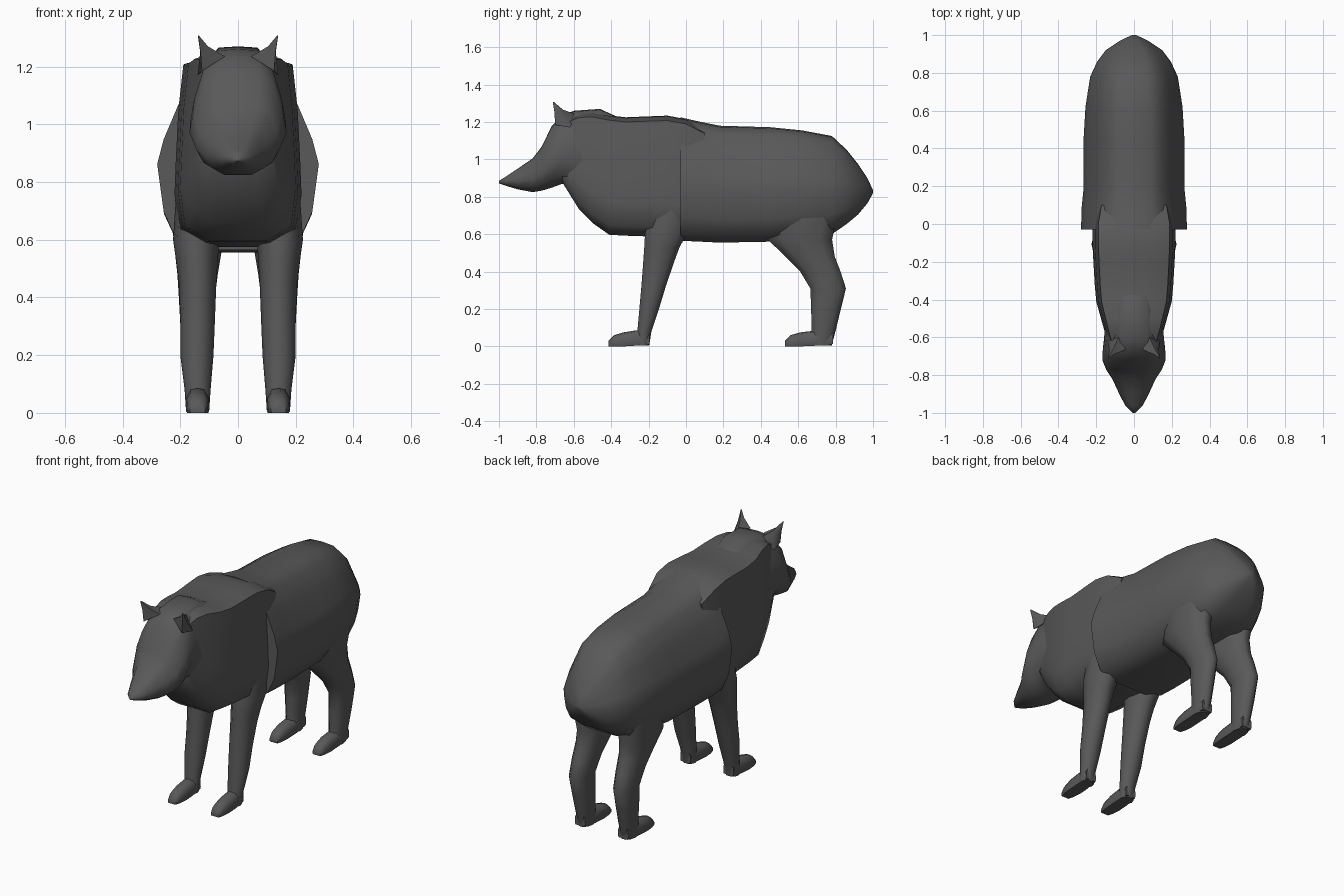
import bpy, bmesh, math

grey = bpy.data.materials.new("dark grey fur")
grey.diffuse_color = (0.1, 0.1, 0.1, 1)


def loft(name, rings, angle=60):
    """Skin a list of equal-length point rings, with capped ends."""
    bm = bmesh.new()
    vs = [[bm.verts.new(p) for p in r] for r in rings]
    n = len(vs[0])
    for a, b in zip(vs, vs[1:]):
        for i in range(n):
            bm.faces.new((a[i], a[(i + 1) % n], b[(i + 1) % n], b[i]))
    bm.faces.new(vs[0])
    bm.faces.new(vs[-1])
    bmesh.ops.recalc_face_normals(bm, faces=bm.faces)
    me = bpy.data.meshes.new(name)
    bm.to_mesh(me)
    bm.free()
    me.materials.append(grey)
    ob = bpy.data.objects.new(name, me)
    bpy.context.collection.objects.link(ob)
    bpy.ops.object.select_all(action='DESELECT')
    ob.select_set(True)
    bpy.context.view_layer.objects.active = ob
    bpy.ops.object.shade_smooth_by_angle(angle=math.radians(angle))
    return ob


def section(half, y, top, bottom, w):
    """Mirrored cross-section: half profile is (x, z) in 0..1, top to bottom."""
    pts = [(x * w, y, bottom + z * (top - bottom)) for x, z in half]
    return pts + [(-x, y, z) for x, y, z in pts[-2:0:-1]]


def along_y(name, half, rows, angle=60):
    return loft(name, [section(half, *r) for r in rows], angle)


def oval(z, y0, y1, x0, x1, n=10):
    cx, cy = (x0 + x1) / 2, (y0 + y1) / 2
    out = []
    for i in range(n):
        a = 2 * math.pi * i / n
        out.append((cx + (x1 - x0) / 2 * math.cos(a), cy + (y1 - y0) / 2 * math.sin(a), z))
    return out


def flip(rings):
    return [[(-x, y, z) for x, y, z in r] for r in rings]


# Body: barrel and rump (y, top, bottom, half width)
body_half = [(0, 1), (.33, .99), (.56, .93), (.75, .75), (.92, .58), (1, .45),
             (.92, .2), (.76, .05), (.4, 0), (0, 0)]
along_y("body", body_half, [
    (-.03, 1.225, .565, .28), (.08, 1.20, .56, .278), (.18, 1.18, .555, .268),
    (.45, 1.172, .56, .267), (.62, 1.155, .58, .257), (.78, 1.125, .60, .232),
    (.86, 1.05, .655, .195), (.92, .975, .705, .15), (.97, .90, .765, .075),
    (1.0, .835, .82, .012)])

# Chest and shoulder mantle
mantle_half = [(0, 1), (.5, .995), (.86, .96), (.94, .72), (.98, .45), (1, .28),
               (.92, .08), (.5, 0), (0, 0)]
along_y("chest", mantle_half, [
    (-.66, 1.20, .875, .125), (-.57, 1.245, .73, .155), (-.50, 1.25, .66, .175),
    (-.41, 1.235, .597, .20), (-.32, 1.225, .592, .208), (-.2, 1.23, .588, .215),
    (-.1, 1.234, .575, .22), (.0, 1.215, .575, .22), (.1, 1.16, .6, .2)])

# Head with tapering muzzle
head_half = [(0, 1), (.45, .99), (.72, .88), (.92, .6), (1, .38), (.8, .14),
             (.42, 0), (0, 0)]
along_y("head", head_half, [
    (-.34, 1.215, .85, .14), (-.46, 1.27, .84, .15), (-.60, 1.26, .83, .158),
    (-.66, 1.235, .87, .165), (-.72, 1.175, .848, .168), (-.77, 1.07, .833, .148),
    (-.82, 1.005, .825, .115), (-.90, .95, .84, .078), (-.96, .91, .858, .047),
    (-1.0, .885, .872, .008)])

# Legs (z, y front, y back, x inner, x outer)
front_leg = [oval(*r) for r in [
    (.005, -.27, -.195, .10, .18), (.08, -.262, -.183, .095, .185),
    (.2, -.252, -.142, .085, .20), (.32, -.242, -.105, .08, .20),
    (.45, -.233, -.06, .075, .205), (.53, -.228, -.03, .07, .215),
    (.6, -.225, .01, .065, .225), (.75, -.2, .05, .07, .215)]]
hind_leg = [oval(*r) for r in [
    (.005, .66, .782, .10, .18), (.09, .668, .805, .095, .185),
    (.2, .665, .832, .09, .195), (.31, .66, .86, .088, .20),
    (.4, .605, .832, .08, .205), (.48, .525, .802, .07, .21),
    (.57, .43, .79, .055, .22), (.72, .43, .82, .05, .235),
    (.85, .5, .8, .08, .22)]]

# Paws
paw_half = [(0, 1), (.6, .93), (.95, .6), (1, .2), (.9, 0), (0, 0)]


def paw(toe, heel):
    n = heel - toe
    rows = [(toe, .03, 0, .026), (toe + .03, .06, 0, .036), (toe + .08, .075, 0, .041),
            (toe + .65 * n, .085, .004, .041), (heel, .09, .012, .034)]
    return [[(x + .14, y, z) for x, y, z in section(paw_half, *r)] for r in rows]


# Ears: pointed, leaning forward and out
ear = [[(.045, -.665, 1.235), (.125, -.70, 1.185), (.14, -.62, 1.17), (.075, -.585, 1.24)],
       [(.104, -.69, 1.27), (.13, -.703, 1.25), (.131, -.668, 1.25), (.108, -.657, 1.265)],
       [(.136, -.71, 1.308), (.138, -.712, 1.306), (.139, -.709, 1.306), (.137, -.707, 1.308)]]

for name, rings in (("front_leg", front_leg), ("hind_leg", hind_leg),
                    ("front_paw", paw(-.415, -.195)), ("hind_paw", paw(.53, .785)),
                    ("ear", ear)):
    loft(name + "_left", rings)
    loft(name + "_right", flip(rings))
